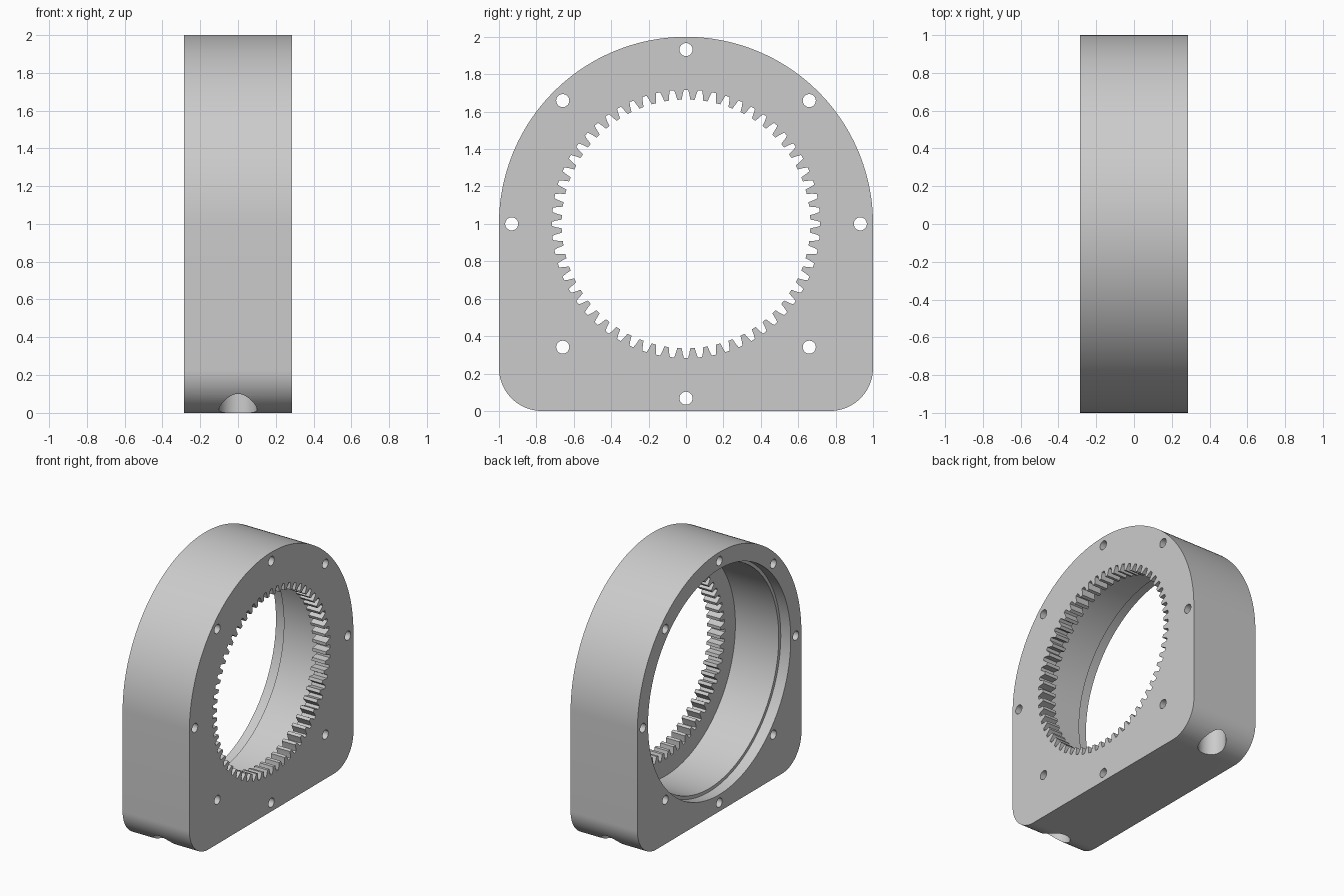
import bpy
import bmesh
from math import sin, cos, pi, radians

cube = bpy.data.objects.get("Cube")
if cube:
    bpy.data.objects.remove(cube, do_unlink=True)

HALF = 0.285      # half thickness along x
CENTRE = 1.0      # height of the bore axis
FILLET = 0.23     # lower corner radius
TEETH = 60

metal = bpy.data.materials.new("light grey metal")
metal.use_nodes = True
grey = (0.6, 0.6, 0.6, 1)
metal.diffuse_color = grey
metal.node_tree.nodes["Principled BSDF"].inputs["Base Color"].default_value = grey


def arc(cy, cz, r, start, end, n):
    """Points (y, z) on an arc, angles in degrees."""
    steps = [radians(start + (end - start) * i / n) for i in range(n + 1)]
    return [(cy + r * cos(a), cz + r * sin(a)) for a in steps]


def circle(cy, cz, r, n):
    return arc(cy, cz, r, 0, 360, n)[:-1]


def prism(name, outline, x0, x1):
    """Extrude a closed (y, z) outline from x0 to x1."""
    bm = bmesh.new()
    face = bm.faces.new([bm.verts.new((x0, y, z)) for y, z in outline])
    top = bmesh.ops.extrude_face_region(bm, geom=[face])["geom"]
    moved = [v for v in top if isinstance(v, bmesh.types.BMVert)]
    bmesh.ops.translate(bm, verts=moved, vec=(x1 - x0, 0, 0))
    bmesh.ops.recalc_face_normals(bm, faces=bm.faces)
    mesh = bpy.data.meshes.new(name)
    bm.to_mesh(mesh)
    bm.free()
    mesh.materials.append(metal)
    obj = bpy.data.objects.new(name, mesh)
    bpy.context.collection.objects.link(obj)
    return obj


def cut(target, cutter):
    bpy.context.view_layer.objects.active = target
    mod = target.modifiers.new("cut", "BOOLEAN")
    mod.operation = "DIFFERENCE"
    mod.solver = "EXACT"
    mod.object = cutter
    bpy.ops.object.modifier_apply(modifier=mod.name)
    bpy.data.objects.remove(cutter, do_unlink=True)


# Housing block: round top, straight sides, rounded lower corners
outline = arc(0, CENTRE, 1, 0, 180, 96)
outline += arc(FILLET - 1, FILLET, FILLET, 180, 270, 20)
outline += arc(1 - FILLET, FILLET, FILLET, 270, 360, 20)
housing = prism("gear_housing", outline, -HALF, HALF)

# Main bore and the shallow wider seat at its open end
cut(housing, prism("main_bore", circle(0, CENTRE, 0.845, 128), -HALF - 0.1, 0.17))
cut(housing, prism("bore_seat", circle(0, CENTRE, 0.87, 128), -HALF - 0.1, -0.2))

# Internal ring gear: each gap is narrow at the root and wide at the tip
gear = []
pitch = 2 * pi / TEETH
for i in range(TEETH):
    for r, offset in ((0.665, -0.33), (0.695, -0.24), (0.717, -0.15),
                      (0.717, 0.15), (0.695, 0.24), (0.665, 0.33)):
        a = (i + offset) * pitch
        gear.append((r * cos(a), CENTRE + r * sin(a)))
cut(housing, prism("gear_opening", gear, 0.1, HALF + 0.1))

# Eight screw holes through the rim
for i in range(8):
    a = i * pi / 4
    hole = circle(0.932 * cos(a), CENTRE + 0.932 * sin(a), 0.035, 24)
    cut(housing, prism("screw_hole", hole, -HALF - 0.1, HALF + 0.1))

# Blind mounting holes rising through the lower corners
for side in (-1, 1):
    bpy.ops.mesh.primitive_cylinder_add(vertices=48, radius=0.1, depth=0.5,
                                        location=(0, side * 0.86, 0.05))
    mount = bpy.context.object
    mount.data.materials.append(metal)
    cut(housing, mount)

bpy.ops.object.select_all(action="DESELECT")
housing.select_set(True)
bpy.context.view_layer.objects.active = housing
bpy.ops.object.shade_smooth_by_angle(angle=radians(25))
